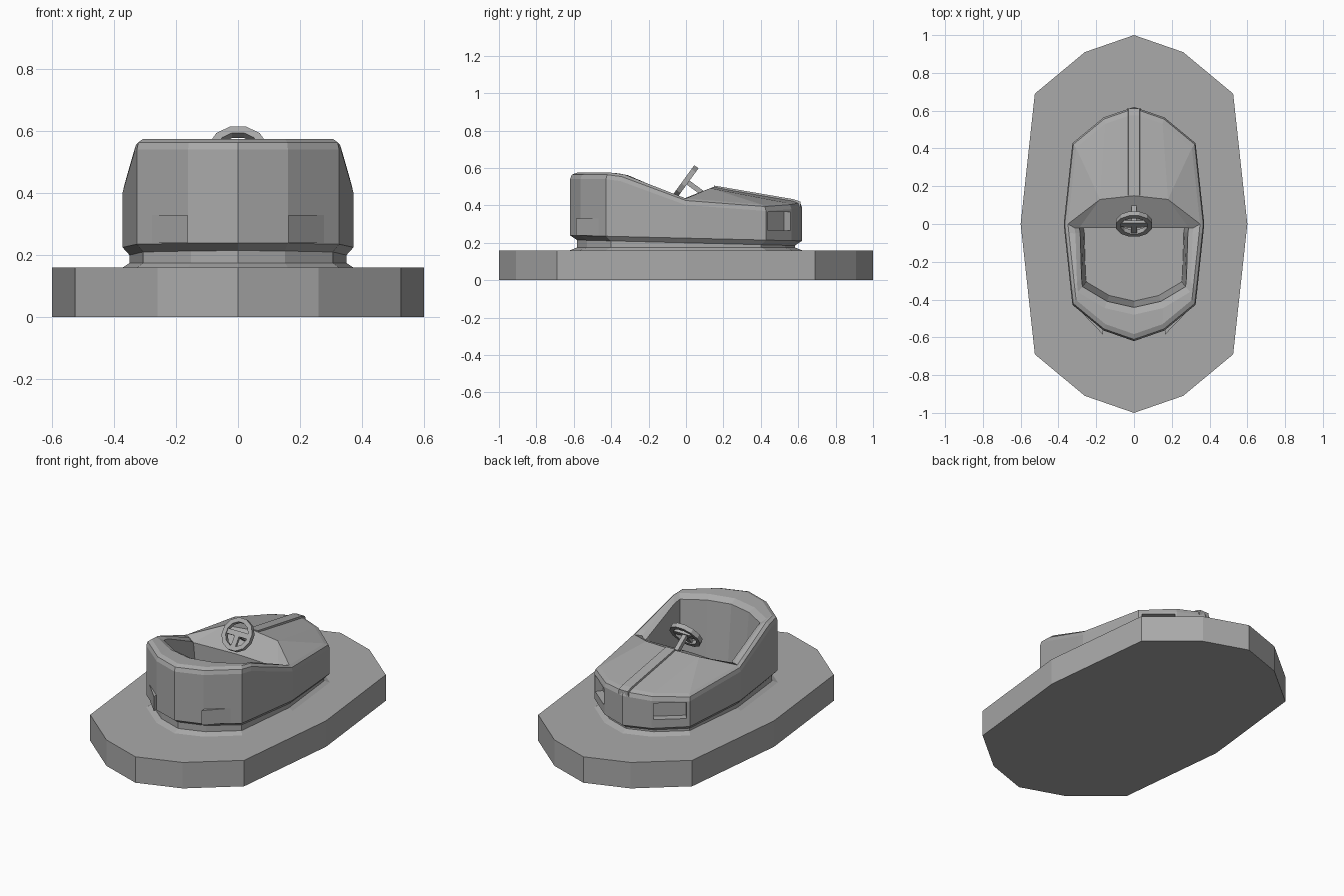
import bpy, bmesh
from math import radians, sin, cos, tau
from mathutils import Matrix, Vector

if "Cube" in bpy.data.objects:
    bpy.data.objects.remove(bpy.data.objects["Cube"])

grey = bpy.data.materials.new("plain grey")
grey.use_nodes = True
tone = (0.4, 0.4, 0.4, 1)
grey.diffuse_color = tone
grey.node_tree.nodes["Principled BSDF"].inputs["Base Color"].default_value = tone


def finish(name, bm):
    bmesh.ops.recalc_face_normals(bm, faces=bm.faces[:])
    mesh = bpy.data.meshes.new(name)
    bm.to_mesh(mesh)
    bm.free()
    mesh.materials.append(grey)
    obj = bpy.data.objects.new(name, mesh)
    bpy.context.collection.objects.link(obj)
    return obj


def prism(name, outline, z0, z1):
    bm = bmesh.new()
    low = [bm.verts.new((x, y, z0)) for x, y in outline]
    high = [bm.verts.new((x, y, z1)) for x, y in outline]
    bm.faces.new(low)
    bm.faces.new(high)
    for i in range(len(low)):
        j = (i + 1) % len(low)
        bm.faces.new((low[i], low[j], high[j], high[i]))
    return finish(name, bm)


def add_box(bm, centre, size):
    m = Matrix.Translation(centre) @ Matrix.Diagonal((*size, 1))
    bmesh.ops.create_cube(bm, size=1, matrix=m)


def mirror_x(obj):
    mod = obj.modifiers.new("mirror", 'MIRROR')
    mod.merge_threshold = 0.0005


# Twelve-sided plinth
half = [(0, -1), (0.26, -0.91), (0.525, -0.69), (0.6, 0),
        (0.525, 0.69), (0.26, 0.91), (0, 1)]
prism("plinth", half + [(-x, y) for x, y in half[5:0:-1]], 0, 0.16)

# Right half of the car body, closed by a mirror
plan = [(0, -0.62), (0.161, -0.564), (0.326, -0.428), (0.335, -0.35),
        (0.367, -0.05), (0.372, 0), (0.326, 0.428), (0.161, 0.564), (0, 0.62)]
top = [0.575, 0.575, 0.575, 0.565, 0.455, 0.437, 0.405, 0.415, 0.425]
bm = bmesh.new()


def ring(scale, height):
    return [bm.verts.new((x * scale, y * scale, height(y, t)))
            for (x, y), t in zip(plan, top)]


def bridge(a, b):
    for i in range(min(len(a), len(b)) - 1):
        bm.faces.new((a[i], a[i + 1], b[i + 1], b[i]))


rings = [ring(1, lambda y, t: 0.16),
         ring(0.94, lambda y, t: 0.175),
         ring(0.94, lambda y, t: 0.2 - 0.024 * y),
         ring(1, lambda y, t: 0.225 - 0.024 * y),
         ring(1, lambda y, t: t - 0.035),
         ring(0.985, lambda y, t: t - 0.011),
         ring(0.94, lambda y, t: t)]
for a, b in zip(rings, rings[1:]):
    bridge(a, b)
bm.faces.new(rings[0])

# Padded cockpit rim, inner wall and floor
rim = rings[-1]
opening = [(0, -0.48), (0.155, -0.445), (0.297, -0.36), (0.302, -0.31),
           (0.31, -0.05), (0.315, -0.02)]


def inner(scale, height):
    return [bm.verts.new((x * scale, y if i == 5 else y * scale, height(t)))
            for i, ((x, y), t) in enumerate(zip(opening, top))]


pad = inner(1, lambda t: t - 0.004)
lip = inner(0.92, lambda t: t - 0.025)
foot = inner(0.85, lambda t: 0.19)
for a, b in ((rim, pad), (pad, lip), (lip, foot)):
    bridge(a, b)
dash_low = bm.verts.new((0, -0.02, 0.42))
foot_mid = bm.verts.new((0, -0.02, 0.19))
bm.faces.new(foot + [foot_mid])
bm.faces.new((lip[5], foot[5], foot_mid, dash_low))

# Dashboard slope and hood
crest = bm.verts.new((0, 0.15, 0.5))
crest_side = bm.verts.new((0.18, 0.13, 0.492))
bm.faces.new((crest_side, rim[5], pad[5], lip[5]))
bm.faces.new((crest, crest_side, lip[5], dash_low))
bm.faces.new((crest_side, rim[5], rim[6]))
bm.faces.new((crest_side, rim[6], rim[7]))
bm.faces.new((crest, crest_side, rim[7], rim[8]))
body = finish("car_body", bm)
mirror_x(body)

# Recessed headlights cut into the nose corners
near, far = Vector(plan[6]), Vector(plan[7])
along = (far - near).normalized()
out = Vector((-along.y, along.x))
if out.y < 0:
    out = -out
a, b = near + along * 0.018, far - along * 0.01
cutter = prism("headlight_cutter",
               [a + out * 0.05, b + out * 0.05, b - out * 0.045, a - out * 0.045],
               0.265, 0.365)
mirror_x(cutter)
cutter.hide_render = True
cutter.hide_viewport = True
cut = body.modifiers.new("headlights", 'BOOLEAN')
cut.operation = 'DIFFERENCE'
cut.object = cutter
cut.solver = 'EXACT'

# Wedge-shaped tail lamps
lamp = prism("tail_lamps", [(0.29, -0.455), (0.163, -0.587), (0.163, -0.55)],
             0.24, 0.33)
mirror_x(lamp)

# Raised strip along the hood
bm = bmesh.new()
strip = []
for y, z in ((0.15, 0.506), (0.575, 0.433), (0.611, 0.42)):
    strip.append([bm.verts.new((x, y, z + dz)) for x, dz in
                  ((-0.036, -0.03), (-0.03, 0), (0.03, 0), (0.036, -0.03))])
for a, b in zip(strip, strip[1:]):
    bridge(a + a[:1], b + b[:1])
bm.faces.new(strip[0])
bm.faces.new(strip[-1])
finish("hood_strip", bm)

# Steering wheel: flat twelve-sided rim, T spokes and column
bm = bmesh.new()
section = [(0.098, -0.014), (0.098, 0.014), (0.072, 0.014), (0.072, -0.014)]
loops = []
for i in range(12):
    t = tau * (i + 0.5) / 12
    loops.append([bm.verts.new((r * cos(t), r * sin(t), z)) for r, z in section])
for i in range(12):
    a, b = loops[i - 1], loops[i]
    bridge(a + a[:1], b + b[:1])
add_box(bm, (0, 0.005, 0), (0.15, 0.03, 0.016))
add_box(bm, (0, -0.04, 0), (0.03, 0.075, 0.016))
add_box(bm, (0, 0, -0.07), (0.026, 0.026, 0.14))
wheel = finish("steering_wheel", bm)
wheel.location = (0, 0, 0.53)
wheel.rotation_euler.x = radians(54)
